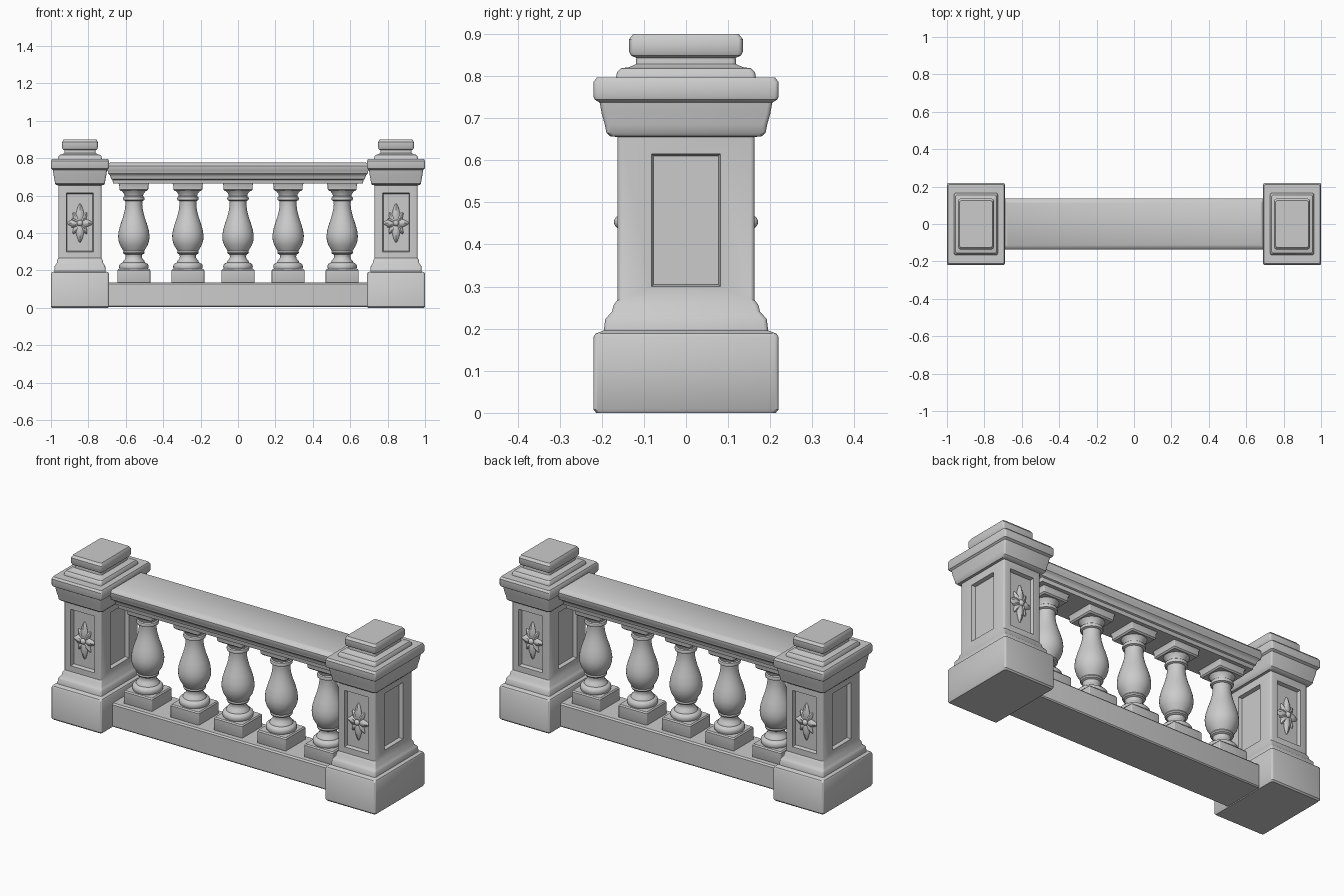
import bpy, bmesh
from math import radians, cos, sin, pi
from mathutils import Matrix, Vector

if "Cube" in bpy.data.objects:
    bpy.data.objects.remove(bpy.data.objects["Cube"])

stone = bpy.data.materials.new("grey stone")
stone.use_nodes = True
stone.diffuse_color = (0.6, 0.6, 0.6, 1)
bsdf = stone.node_tree.nodes["Principled BSDF"]
bsdf.inputs["Base Color"].default_value = (0.6, 0.6, 0.6, 1)
bsdf.inputs["Roughness"].default_value = 0.8


def finish(bm, name, location=(0, 0, 0), angle=35):
    bmesh.ops.recalc_face_normals(bm, faces=bm.faces)
    mesh = bpy.data.meshes.new(name)
    bm.to_mesh(mesh)
    bm.free()
    mesh.materials.append(stone)
    obj = bpy.data.objects.new(name, mesh)
    obj.location = location
    bpy.context.collection.objects.link(obj)
    bpy.ops.object.select_all(action="DESELECT")
    obj.select_set(True)
    bpy.context.view_layer.objects.active = obj
    bpy.ops.object.shade_smooth_by_angle(angle=radians(angle))
    return obj


def skin(bm, rings):
    """Join rings of points into a closed solid."""
    loops = [[bm.verts.new(p) for p in ring] for ring in rings]
    n = len(loops[0])
    for a, b in zip(loops, loops[1:]):
        for i in range(n):
            j = (i + 1) % n
            bm.faces.new((a[i], a[j], b[j], b[i]))
    bm.faces.new(loops[0][::-1])
    bm.faces.new(loops[-1])


def rounded_rect(hx, hy, z, r=0.01):
    points = []
    for q, (sx, sy) in enumerate(((1, 1), (-1, 1), (-1, -1), (1, -1))):
        for k in range(4):
            a = (q + k / 3) * pi / 2
            points.append((sx * (hx - r) + r * cos(a), sy * (hy - r) + r * sin(a), z))
    return points


def circle(r, z, n=32):
    return [(r * cos(2 * pi * i / n), r * sin(2 * pi * i / n), z) for i in range(n)]


# Post outline: half depth, height
POST = [(.213, 0), (.22, .008), (.22, .18), (.215, .188), (.195, .196), (.192, .222),
        (.187, .228), (.176, .24), (.172, .256), (.163, .268), (.163, .655),
        (.18, .657), (.189, .665), (.193, .685), (.2, .71), (.205, .737), (.217, .744),
        (.22, .752), (.22, .785), (.212, .796), (.166, .796), (.164, .808),
        (.155, .818), (.135, .821), (.119, .828), (.118, .843), (.13, .848),
        (.135, .857), (.135, .887), (.125, .9)]
PANEL_Z = (0.30, 0.615)


def post(name, x):
    bm = bmesh.new()
    skin(bm, [rounded_rect(h * 0.705, h, z) for h, z in POST])
    bm.normal_update()
    # Sunken panels on the four shaft faces
    sides = [f for f in bm.faces if max(abs(f.normal.x), abs(f.normal.y)) > 0.99
             and 0.4 < f.calc_center_median().z < 0.5 and f.calc_area() > 0.03]
    bmesh.ops.recalc_face_normals(bm, faces=bm.faces)
    bmesh.ops.inset_individual(bm, faces=sides, thickness=0.03)
    for f in sides:
        axis, half = (1, 0.082) if abs(f.normal.x) > 0.9 else (0, 0.073)
        for v in f.verts:
            v.co[axis] = half if v.co[axis] > 0 else -half
            v.co.z = PANEL_Z[v.co.z > 0.45]
    bmesh.ops.inset_individual(bm, faces=sides, thickness=0.007, depth=-0.02)
    finish(bm, name, (x, 0, 0))


def leaf(bm, angle, length, width, thick, lift):
    """Pointed, ridged leaf lying in the xz plane, rising towards -y."""
    made = bmesh.ops.create_uvsphere(bm, u_segments=12, v_segments=8, radius=1)["verts"]
    for v in made:
        u = (v.co.x + 1) / 2
        ridge = 1 - 0.6 * abs(v.co.z)
        taper = 1.25 - 0.75 * u
        v.co = Vector((u * length, v.co.y * thick * ridge - lift * (1 - u * u),
                       v.co.z * width * taper))
    bmesh.ops.transform(bm, matrix=Matrix.Rotation(angle, 4, "Y"), verts=made)


def rosette(name, x, side):
    bm = bmesh.new()
    for i in range(4):
        upright = i % 2
        leaf(bm, i * pi / 2, 0.105 if upright else 0.068, 0.024, 0.013, 0.006)
        slant = (1 if i % 2 else -1) * radians(57) + (pi if i > 1 else 0)
        leaf(bm, slant, 0.068, 0.019, 0.011, 0.004)
        leaf(bm, slant * 0.85 if i < 2 else pi + (slant - pi) * 0.45,
             0.05, 0.015, 0.012, 0.006)
    bmesh.ops.create_uvsphere(bm, u_segments=16, v_segments=10, radius=0.016,
                              matrix=Matrix.Translation((0, -0.012, 0)))
    obj = finish(bm, name, (x, side * 0.143, 0.453), 50)
    if side > 0:
        obj.rotation_euler.z = pi


for side_name, sx in (("left", 1), ("right", -1)):
    post(side_name + "_post", sx * 0.845)
    for face_name, sy in (("front", -1), ("back", 1)):
        rosette(side_name + "_" + face_name + "_rosette", sx * 0.845, sy)

# Bottom kerb
bm = bmesh.new()
skin(bm, [rounded_rect(0.72, h, z) for h, z in
          ((.117, .004), (.122, .01), (.122, .128), (.115, .136))])
finish(bm, "bottom_kerb")

# Moulded handrail
RAIL = [(.103, .665), (.106, .685), (.114, .689), (.116, .703), (.122, .712),
        (.13, .719), (.131, .73), (.136, .738), (.137, .758), (.13, .768), (.115, .778)]
bm = bmesh.new()
skin(bm, [rounded_rect(0.565 + h, h, z, 0.004) for h, z in RAIL])
finish(bm, "handrail")

# Balusters: square foot, turned body, square cap
BODY = [(.072, .2), (.077, .21), (.079, .22), (.077, .231), (.07, .238), (.06, .242),
        (.056, .252), (.046, .262), (.043, .275), (.045, .285), (.055, .29), (.058, .297),
        (.055, .304), (.06, .312), (.074, .335), (.082, .36), (.084, .385), (.08, .415),
        (.07, .45), (.058, .485), (.049, .52), (.045, .55), (.046, .572), (.056, .576),
        (.058, .585), (.055, .593), (.049, .597), (.052, .61), (.062, .622), (.068, .632)]
FOOT = [(.086, .13), (.088, .135), (.088, .2), (.083, .207)]
CAP = [(.07, .625), (.077, .632), (.078, .655), (.084, .67)]
for i, x in enumerate((-0.557, -0.268, 0, 0.268, 0.557)):
    bm = bmesh.new()
    skin(bm, [circle(r, z) for r, z in BODY])
    for block in (FOOT, CAP):
        skin(bm, [rounded_rect(h, h, z, 0.005) for h, z in block])
    finish(bm, f"baluster_{i + 1}", (x, 0, 0))
